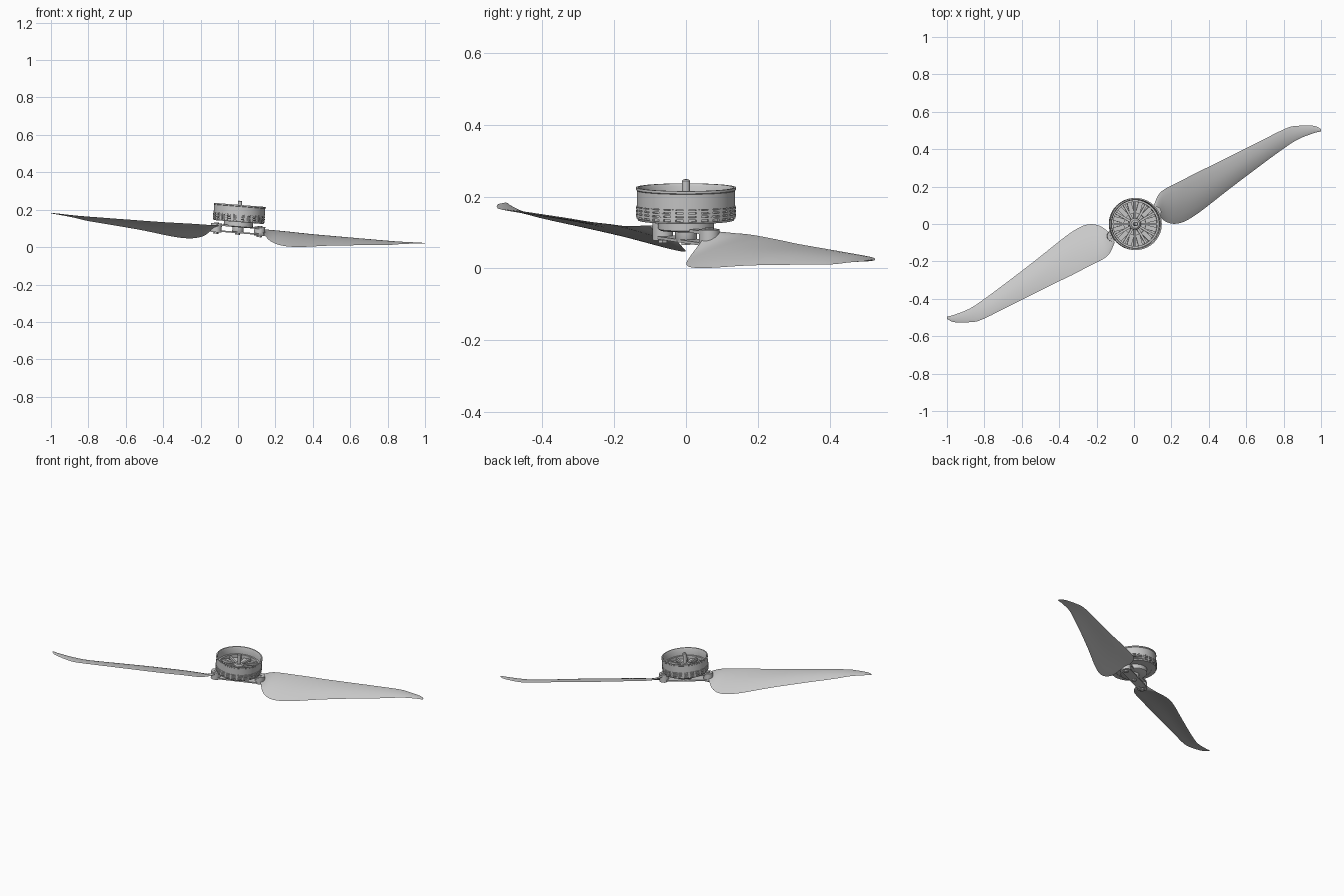
import bpy, bmesh, math
from mathutils import Matrix, Vector

old = bpy.data.objects.get("Cube")
if old:
    bpy.data.objects.remove(old, do_unlink=True)

grey = bpy.data.materials.new("light_grey")
grey.use_nodes = True
grey.diffuse_color = (0.58, 0.58, 0.58, 1)
grey.node_tree.nodes["Principled BSDF"].inputs["Base Color"].default_value = grey.diffuse_color

# Whole assembly leans slightly toward +x
TILT = Matrix.Translation((0, 0, 0.1)) @ Matrix.Rotation(math.radians(4.6), 4, 'Y')
ARM = math.radians(28)


def finish(name, bm, turn=0.0, angle=35):
    bmesh.ops.recalc_face_normals(bm, faces=bm.faces)
    mesh = bpy.data.meshes.new(name)
    bm.to_mesh(mesh)
    bm.free()
    mesh.materials.append(grey)
    ob = bpy.data.objects.new(name, mesh)
    bpy.context.collection.objects.link(ob)
    ob.matrix_world = TILT @ Matrix.Rotation(turn, 4, 'Z')
    bpy.ops.object.select_all(action='DESELECT')
    ob.select_set(True)
    bpy.context.view_layer.objects.active = ob
    bpy.ops.object.shade_smooth_by_angle(angle=math.radians(angle))
    return ob


def lathe(name, profile, steps=64, centre=(0, 0)):
    """Revolve a closed (radius, z) profile about a vertical axis."""
    bm = bmesh.new()
    rings = []
    for i in range(steps):
        a = math.tau * i / steps
        rings.append([bm.verts.new((centre[0] + r * math.cos(a), centre[1] + r * math.sin(a), z))
                      for r, z in profile])
    n = len(profile)
    for i in range(steps):
        p, q = rings[i], rings[(i + 1) % steps]
        for j in range(n):
            k = (j + 1) % n
            bm.faces.new((p[j], p[k], q[k], q[j]))
    bmesh.ops.remove_doubles(bm, verts=bm.verts, dist=1e-5)
    return finish(name, bm)


def cylinder(name, r, z0, z1, centre=(0, 0), steps=32):
    return lathe(name, [(0, z0), (r, z0), (r, z1), (0, z1)], steps, centre)


def add_box(bm, size, pos, spin):
    m = (Matrix.Rotation(spin, 4, 'Z') @ Matrix.Translation(pos)
         @ Matrix.Diagonal((*size, 1)))
    bmesh.ops.create_cube(bm, size=1, matrix=m)


def radial_boxes(name, count, size, pos, start=0.0):
    bm = bmesh.new()
    for i in range(count):
        add_box(bm, size, pos, start + math.tau * i / count)
    return finish(name, bm)


# Motor bell: open cup with a raised lip
lathe("bell_wall", [(0.128, 0.074), (0.137, 0.074), (0.137, 0.117), (0.139, 0.119),
                    (0.139, 0.126), (0.132, 0.126), (0.128, 0.118)])
# Grooved lamination rings under the bell
for i in range(3):
    z = 0.046 + i * 0.010
    lathe("lamination_ring_%d" % (i + 1), [(0.122, z), (0.139, z), (0.139, z + 0.006), (0.122, z + 0.006)])
lathe("ring_core", [(0.118, 0.04), (0.131, 0.04), (0.131, 0.08), (0.118, 0.08)])
radial_boxes("vent_posts", 24, (0.008, 0.014, 0.034), (0.134, 0, 0.057))
lathe("lower_rim", [(0.105, 0.034), (0.133, 0.034), (0.136, 0.04), (0.105, 0.042)])

# Interior: floor, spokes, coils and shaft
lathe("bell_floor", [(0.0, 0.036), (0.12, 0.036), (0.12, 0.044), (0.0, 0.044)])
radial_boxes("spokes", 12, (0.1, 0.012, 0.016), (0.074, 0, 0.064))
radial_boxes("coils", 12, (0.06, 0.024, 0.018), (0.088, 0, 0.052), math.pi / 12)
lathe("centre_boss", [(0, 0.04), (0.034, 0.04), (0.03, 0.078), (0.022, 0.084), (0, 0.084)], 32)
lathe("shaft", [(0, 0.02), (0.011, 0.02), (0.011, 0.144), (0.008, 0.148), (0, 0.148)], 24)

# Propeller hub beneath the motor
lathe("hub_mount", [(0, 0.006), (0.072, 0.006), (0.078, 0.01), (0.078, 0.035), (0, 0.035)], 48)
lathe("hub_core", [(0, -0.026), (0.026, -0.026), (0.03, -0.02), (0.03, 0.008), (0, 0.008)], 32)
cylinder("hub_bolt", 0.014, -0.034, -0.02, steps=6)


def yoke_plate(name, z, thick):
    """Round-ended bar reaching both blade pivots."""
    bm = bmesh.new()
    pts = []
    for side in (1, -1):
        for i in range(13):
            a = -math.pi / 2 + math.pi * i / 12
            pts.append((side * (0.12 + 0.028 * math.cos(a)), side * 0.028 * math.sin(a), z))
    face = bm.faces.new([bm.verts.new(p) for p in pts])
    ext = bmesh.ops.extrude_face_region(bm, geom=[face])
    bmesh.ops.translate(bm, vec=(0, 0, thick),
                        verts=[v for v in ext["geom"] if isinstance(v, bmesh.types.BMVert)])
    return finish(name, bm, ARM)


yoke_plate("yoke_upper", 0.006, 0.009)
yoke_plate("yoke_lower", -0.026, 0.008)

# Blade edge stations: back edge point, front edge point
STATIONS = [
    ((.105, .10, .008), (.13, .05, -.004)), ((.13, .155, .007), (.15, .03, -.03)),
    ((.165, .187, .006), (.18, .010, -.055)), ((.25, .23, .005), (.225, .001, -.070)),
    ((.33, .272, .003), (.28, .015, -.075)), ((.42, .315, .001), (.36, .065, -.070)),
    ((.56, .385, 0), (.5, .175, -.052)), ((.70, .455, -.001), (.66, .297, -.037)),
    ((.82, .513, -.002), (.8, .4, -.025)), ((.88, .525, -.002), (.88, .452, -.013)),
    ((.965, .525, 0), (.96, .484, -.004)), ((1.002, .508, .001), (1.002, .495, 0)),
]


def smooth_path(points, sub=4):
    """Catmull-Rom resampling."""
    p = [Vector(q) for q in points]
    p = [2 * p[0] - p[1]] + p + [2 * p[-1] - p[-2]]
    out = []
    for i in range(1, len(p) - 2):
        a, b, c, d = p[i - 1:i + 3]
        for k in range(sub):
            t = k / sub
            out.append(0.5 * (2 * b + (c - a) * t + (2 * a - 5 * b + 4 * c - d) * t ** 2
                              + (3 * b - a - 3 * c + d) * t ** 3))
    return out + [p[-2]]


def blade(name, turn):
    bm = bmesh.new()
    back = smooth_path([s[0] for s in STATIONS])
    front = smooth_path([s[1] for s in STATIONS])
    span = Vector((math.cos(ARM), math.sin(ARM), 0))
    rows, n = [], 10
    for i, (b, f) in enumerate(zip(back, front)):
        chord = f - b
        up = span.cross(chord).normalized()
        if up.z < 0:
            up.negate()
        size = chord.length
        thick = 0.003 + 0.022 * size + 0.008 * max(0, 1 - i / 10)
        row = []
        for k in range(2 * n):
            upper = k <= n
            u = k / n if upper else 2 - k / n
            bulge = math.sin(math.pi * u)
            off = 0.04 * size * bulge + (0.5 if upper else -0.5) * thick * math.sqrt(bulge + 1e-9)
            row.append(bm.verts.new(b + chord * u + up * off))
        rows.append(row)
    for p, q in zip(rows, rows[1:]):
        for k in range(2 * n):
            m = (k + 1) % (2 * n)
            bm.faces.new((p[k], p[m], q[m], q[k]))
    bm.faces.new(rows[0])
    bm.faces.new(rows[-1])
    return finish(name, bm, turn, 50)


blade("blade_left", 0)
blade("blade_right", math.pi)

# Pivot barrels and bolts clamping each blade root
for label, s in (("left", 1), ("right", -1)):
    c = (s * 0.133 * math.cos(ARM + 0.02), s * 0.133 * math.sin(ARM + 0.02))
    cylinder("pivot_barrel_" + label, 0.029, -0.03, 0.018, c)
    cylinder("pivot_bolt_" + label, 0.014, -0.038, 0.022, c, 6)
